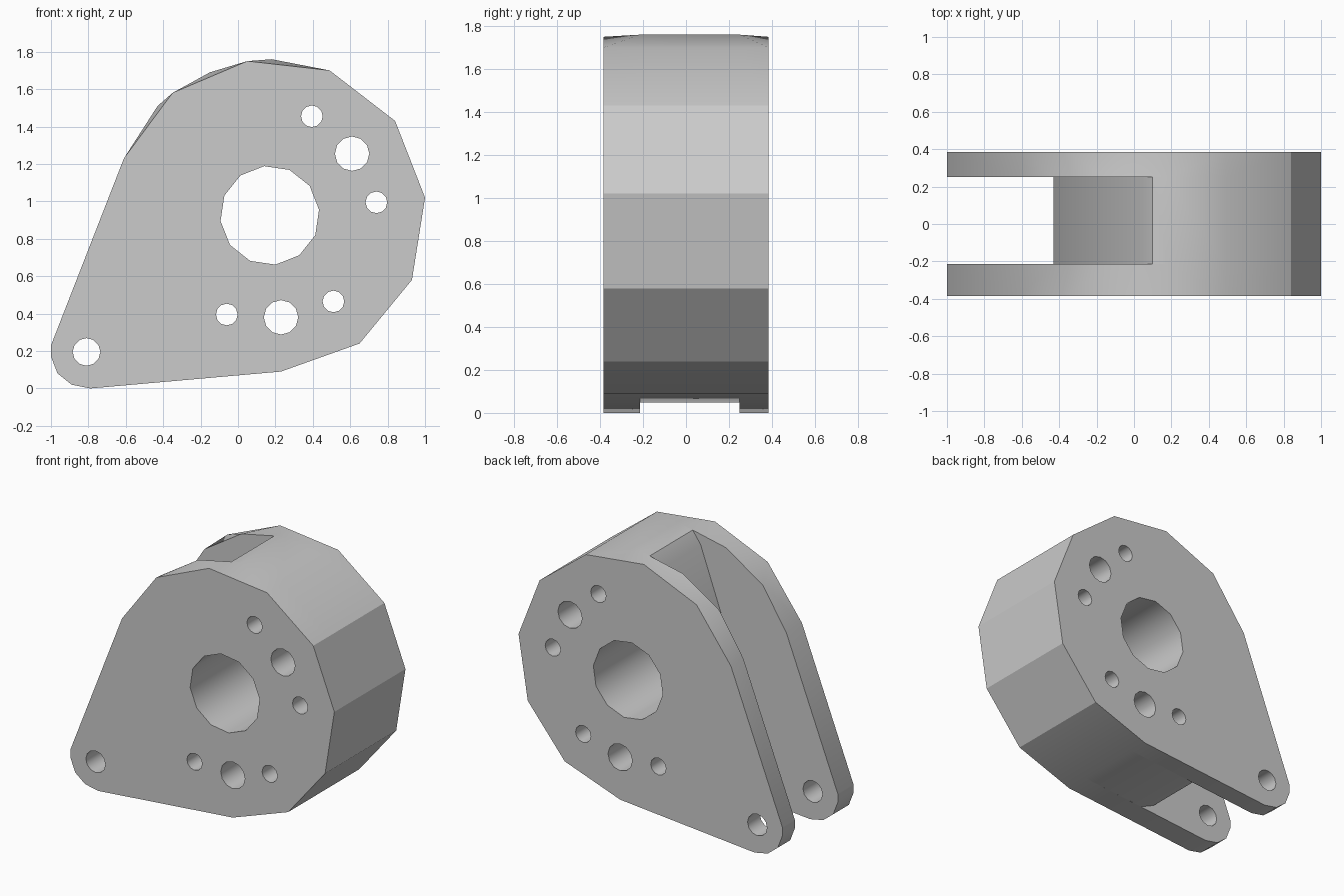
import bpy, bmesh, math

old = bpy.data.objects.get("Cube")
if old:
    bpy.data.objects.remove(old, do_unlink=True)

# One flat grey metal
grey = bpy.data.materials.new("plain_grey")
grey.use_nodes = True
colour = (0.6, 0.6, 0.6, 1.0)
grey.diffuse_color = colour
grey.node_tree.nodes["Principled BSDF"].inputs["Base Color"].default_value = colour

OUT, FRONT_IN, BACK_IN = 0.385, -0.215, 0.25

# Side profiles in x, z
right_arc = [(0.23, 0.09), (0.65, 0.24), (0.93, 0.58), (1.0, 1.02), (0.84, 1.43), (0.49, 1.70)]
tail = [(-0.61, 1.23), (-1.0, 0.23), (-1.0, 0.17), (-0.965, 0.08), (-0.89, 0.02), (-0.79, 0.0)]
outer = right_arc + [(0.05, 1.75), (-0.35, 1.58)] + tail
inner = right_arc + [(0.18, 1.76), (-0.15, 1.69), (-0.43, 1.51)] + tail
slot_floor = [(0.18, 1.76), (0.1, 1.743), (0.04, 1.66), (-0.43, 0.36),
              (-0.42, 0.22), (-0.35, 0.1), (-0.24, 0.049)]


def hull(name, rings):
    """Convex solid through profiles placed at given depths."""
    bm = bmesh.new()
    for y, profile in rings:
        for x, z in profile:
            bm.verts.new((x, y, z))
    bmesh.ops.convex_hull(bm, input=bm.verts[:])
    bmesh.ops.dissolve_limit(bm, angle_limit=0.005, verts=bm.verts[:], edges=bm.edges[:])
    bmesh.ops.recalc_face_normals(bm, faces=bm.faces[:])
    mesh = bpy.data.meshes.new(name)
    bm.to_mesh(mesh)
    bm.free()
    mesh.materials.append(grey)
    ob = bpy.data.objects.new(name, mesh)
    bpy.context.collection.objects.link(ob)
    return ob


def hole(name, x, z, r, phase=0.0):
    """Twelve-sided cutter through the whole depth."""
    ring = [(x + r * math.cos(phase + i * math.tau / 12),
             z + r * math.sin(phase + i * math.tau / 12)) for i in range(12)]
    return hull(name, [(-0.6, ring), (0.6, ring)])


def combine(target, other, operation):
    mod = target.modifiers.new(operation.lower(), 'BOOLEAN')
    mod.operation, mod.solver, mod.object = operation, 'EXACT', other
    bpy.context.view_layer.objects.active = target
    bpy.ops.object.modifier_apply(modifier=mod.name)
    bpy.data.objects.remove(other, do_unlink=True)


# Solid core between two clevis plates
body = hull("clevis_body", [(y, right_arc + slot_floor) for y in (FRONT_IN, BACK_IN)])
combine(body, hull("front_plate", [(-OUT, outer), (FRONT_IN, inner)]), 'UNION')
combine(body, hull("back_plate", [(OUT, outer), (BACK_IN, inner)]), 'UNION')

# Shaft bore, pin hole and two bolt groups
holes = [(0.17, 0.925, 0.265, math.radians(6.5)), (-0.81, 0.195, 0.074),
         (0.61, 1.255, 0.092), (0.395, 1.455, 0.058), (0.74, 0.995, 0.058),
         (0.23, 0.38, 0.092), (-0.06, 0.395, 0.058), (0.51, 0.465, 0.058)]
for spec in holes:
    combine(body, hole("hole_cutter", *spec), 'DIFFERENCE')

bpy.ops.object.select_all(action='DESELECT')
body.select_set(True)
bpy.context.view_layer.objects.active = body
bpy.ops.object.shade_smooth_by_angle(angle=math.radians(30.2))
